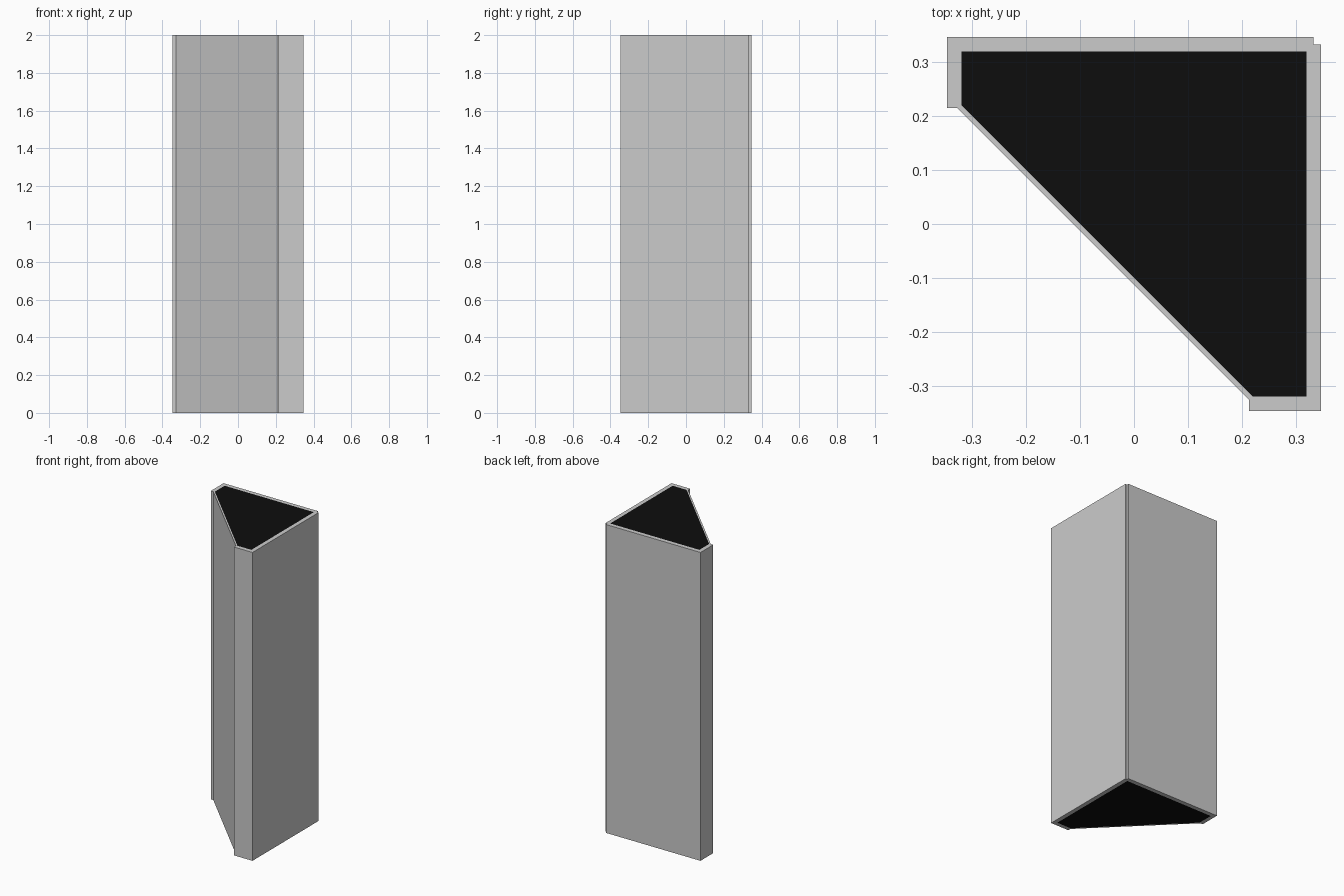
import bpy

if "Cube" in bpy.data.objects:
    bpy.data.objects.remove(bpy.data.objects["Cube"])

HEIGHT = 2.0
E = 0.346   # outer half width
N = 0.333   # notch at the back right corner
C = 0.32    # core half width


def prism(name, loops, color=None):
    """Extrude a filled 2D profile (outer loop plus optional hole) upwards from z = 0."""
    curve = bpy.data.curves.new(name + "_profile", 'CURVE')
    curve.dimensions = '2D'
    curve.fill_mode = 'BOTH'
    curve.extrude = HEIGHT / 2
    for loop in loops:
        spline = curve.splines.new('POLY')
        spline.points.add(len(loop) - 1)
        for point, (x, y) in zip(spline.points, loop):
            point.co = (x, y, 0, 1)
        spline.use_cyclic_u = True
    obj = bpy.data.objects.new(name, curve)
    bpy.context.collection.objects.link(obj)
    obj.location.z = HEIGHT / 2
    bpy.ops.object.select_all(action='DESELECT')
    obj.select_set(True)
    bpy.context.view_layer.objects.active = obj
    bpy.ops.object.convert(target='MESH')
    obj = bpy.context.object
    obj.name = name
    for poly in obj.data.polygons:
        poly.use_smooth = False
    if color:
        mat = bpy.data.materials.new(name + "_material")
        mat.diffuse_color = color
        mat.use_nodes = True
        mat.node_tree.nodes["Principled BSDF"].inputs["Base Color"].default_value = mat.diffuse_color
        obj.data.materials.clear()
        obj.data.materials.append(mat)
    return obj


# Cross-sections, counter-clockwise from the left end of the diagonal
outer = [(-E, 0.215), (-0.328, 0.215), (0.213, -0.326), (0.213, -E), (E, -E),
         (E, N), (N, N), (N, E), (-E, E)]
inner = [(-C, 0.22), (0.22, -C), (C, -C), (C, C), (-C, C)]

# Grey wall panels around the corner column
prism("wall_casing", [outer, inner])

# Black filling, flush with both ends
prism("core", [inner], (0.004, 0.004, 0.004, 1))
